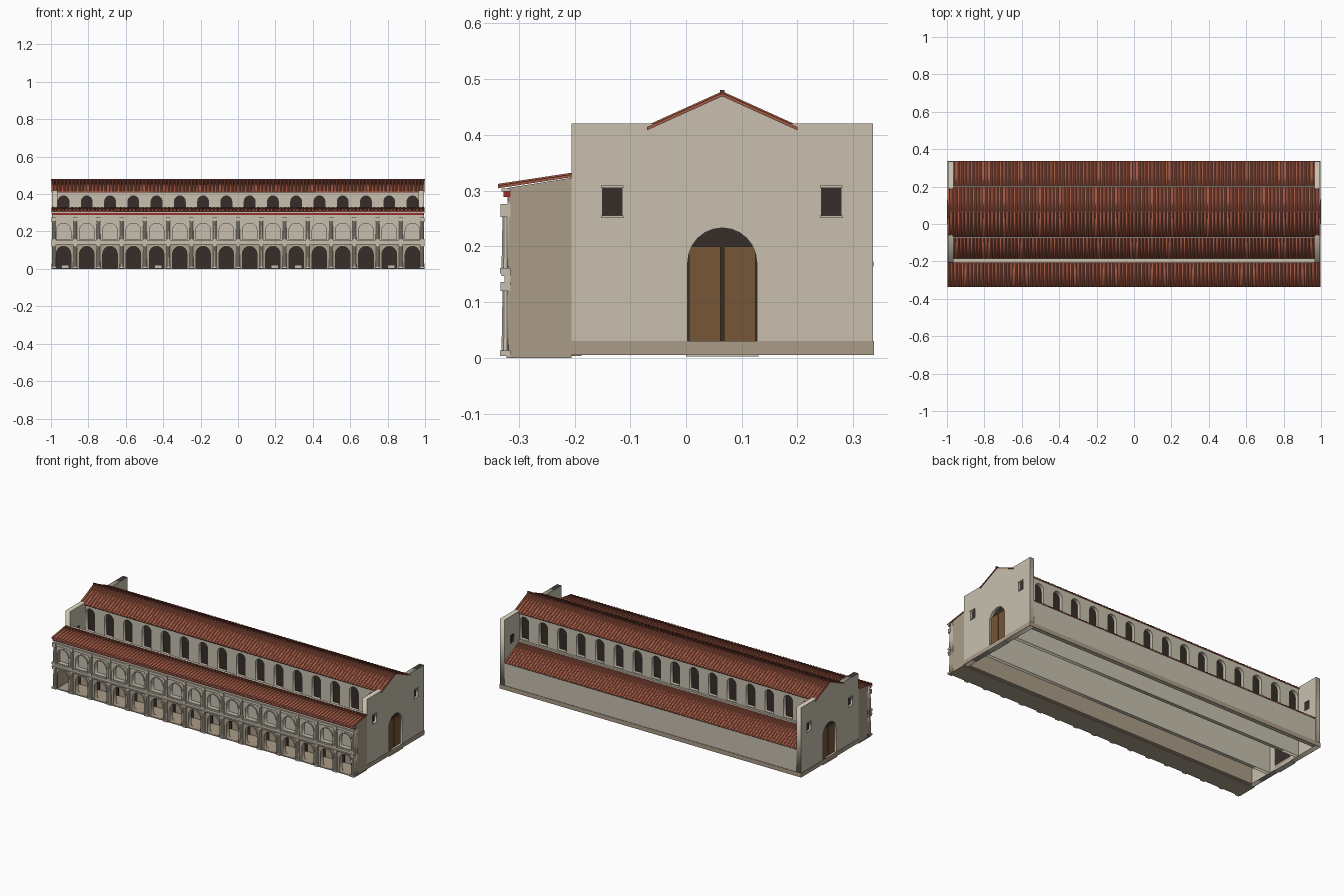
import bpy, math
from mathutils import Matrix

if "Cube" in bpy.data.objects:
    bpy.data.objects.remove(bpy.data.objects["Cube"])

def mat(name, c):
    m = bpy.data.materials.new(name)
    m.diffuse_color = (*c, 1)
    m.use_nodes = True
    m.node_tree.nodes["Principled BSDF"].inputs["Base Color"].default_value = m.diffuse_color
    return m

STONE = mat("pale_stone", (.58, .53, .43))
TAN = mat("tan_stone", (.41, .34, .25))
DARK = mat("dark_opening", (.037, .027, .022))
WOOD = mat("door_wood", (.18, .093, .037))
TILE = mat("roof_tile", (.36, .10, .058))
RIDGE = mat("ridge_tile", (.14, .04, .03))
RED = mat("red_band", (.30, .03, .025))

def add(name, verts, faces, m):
    me = bpy.data.meshes.new(name)
    me.from_pydata(verts, [], faces)
    me.materials.append(m)
    ob = bpy.data.objects.new(name, me)
    bpy.context.collection.objects.link(ob)
    return ob

CUBE = [(0, 1, 3, 2), (4, 6, 7, 5), (0, 4, 5, 1), (2, 3, 7, 6), (0, 2, 6, 4), (1, 5, 7, 3)]

def boxes(name, blocks, m):
    # each block is (x0, x1, y0, y1, z0, z1); all blocks share one mesh
    v, f = [], []
    for b in blocks:
        n = len(v)
        v += [(x, y, z) for x in b[:2] for y in b[2:4] for z in b[4:]]
        f += [tuple(n + i for i in q) for q in CUBE]
    return add(name, v, f, m)

def plate(name, outlines, a, b, m, axis='y'):
    # extruded flat outline with holes, spanning a..b along the axis
    cu = bpy.data.curves.new(name, 'CURVE')
    cu.dimensions, cu.fill_mode, cu.extrude = '2D', 'BOTH', abs(b - a) / 2
    for pts in outlines:
        s = cu.splines.new('POLY')
        s.points.add(len(pts) - 1)
        for p, q in zip(s.points, pts):
            p.co = (q[0], q[1], 0, 1)
        s.use_cyclic_u = True
    tmp = bpy.data.objects.new(name + "_curve", cu)
    bpy.context.collection.objects.link(tmp)
    bpy.context.view_layer.update()
    me = bpy.data.meshes.new_from_object(tmp.evaluated_get(bpy.context.evaluated_depsgraph_get()))
    bpy.data.objects.remove(tmp)
    c = (a + b) / 2
    rot = Matrix.Rotation(math.pi / 2, 4, 'X')
    if axis == 'x':
        rot = Matrix.Translation((c, 0, 0)) @ Matrix.Rotation(math.pi / 2, 4, 'Z') @ rot
    else:
        rot = Matrix.Translation((0, c, 0)) @ rot
    me.transform(rot)
    me.materials.clear()
    me.materials.append(m)
    ob = bpy.data.objects.new(name, me)
    bpy.context.collection.objects.link(ob)
    return ob

def rect(u0, u1, v0, v1):
    return [(u0, v0), (u1, v0), (u1, v1), (u0, v1)]

def arch(c, r, v0, spring, n=12):
    return [(c - r, v0), (c + r, v0)] + [
        (c + r * math.cos(math.pi * i / n), spring + r * math.sin(math.pi * i / n)) for i in range(n + 1)]

def ring(c, r, w, spring, n=12):
    arc = lambda q: [(c + q * math.cos(math.pi * i / n), spring + q * math.sin(math.pi * i / n)) for i in range(n + 1)]
    return arc(r + w) + arc(r)[::-1]

def roof(name, y0, z0, y1, z1, hx, t=.006, count=100):
    # sloping slab with raised rows of cover tiles
    prof = [(y0, z0), (y1, z1), (y1, z1 - t), (y0, z0 - t)]
    plate(name, [prof], -hx, hx, TILE, 'x')
    v, f = [], []
    for i in range(count):
        x, n = -hx + (i + .5) * 2 * hx / count, len(v)
        for y, z in ((y0, z0), (y1, z1)):
            v += [(x - .005, y, z), (x - .0025, y, z + .003), (x + .0025, y, z + .003), (x + .005, y, z)]
        f += [(n, n + 1, n + 5, n + 4), (n + 1, n + 2, n + 6, n + 5), (n + 2, n + 3, n + 7, n + 6),
              (n, n + 3, n + 2, n + 1), (n + 4, n + 5, n + 6, n + 7)]
    add(name + "_cover_tiles", v, f, TILE)

N, P, CY = 16, .1244, .065
BAYS = [(i - (N - 1) / 2) * P for i in range(N)]

# Gabled end walls with door and two windows
gable = [(-.205, .005), (.335, .005), (.335, .42), (.185, .42), (CY, .473), (-.055, .42), (-.205, .42)]
WINS = (-.1325, .2605)
for s, side in ((-1, "left"), (1, "right")):
    holes = [arch(CY, .062, .03, .171)] + [rect(w - .0175, w + .0175, .255, .305) for w in WINS]
    plate(side + "_end_wall", [gable] + holes, s * .965, s * .994, STONE, 'x')
    xs = lambda a, b: tuple(sorted((s * a, s * b)))
    plate(side + "_door_recess", [arch(CY, .063, .03, .171)], s * .966, s * .978, DARK, 'x')
    boxes(side + "_door_leaves", [(*xs(.976, .984), CY - .06, CY - .003, .03, .2),
                                  (*xs(.976, .984), CY + .003, CY + .06, .03, .2)], WOOD)
    boxes(side + "_door_step", [(*xs(.965, .999), 0, .13, .002, .006)], STONE)
    boxes(side + "_window_panes", [(*xs(.97, .982), w - .018, w + .018, .254, .306) for w in WINS], DARK)
    boxes(side + "_window_trim", [(*xs(.985, .998), w - .02, w + .02, z, z + .004)
                                  for w in WINS for z in (.251, .305)], STONE)
    boxes(side + "_end_plinth", [(*xs(.99, .996), -.205, CY - .063, .005, .03),
                                 (*xs(.99, .996), CY + .063, .337, .005, .03),
                                 (*xs(.965, .996), CY - .063, CY + .063, .005, .03)], TAN)
    # Portico end wall with sloping top
    plate(side + "_portico_end", [[(-.318, .004), (-.205, .004), (-.205, .323), (-.318, .305)]],
          s * .97, s * .994, TAN, 'x')

# Back wall, front aisle wall
boxes("back_wall", [(-.966, .966, .312, .334, .005, .165)], STONE)
boxes("back_plinth", [(-.996, .996, .33, .337, .005, .03)], TAN)
boxes("front_aisle_wall", [(-.966, .966, -.205, -.187, .003, .326)], TAN)
boxes("front_aisle_coping", [(-.966, .966, -.206, -.185, .318, .328)], STONE)

# Clerestory walls with arched windows, mirrored about the nave axis
for s, side in ((-1, "front"), (1, "back")):
    ya, yb = CY + s * .127, CY + s * .105
    plate(side + "_clerestory", [rect(-.966, .966, .005, .413)] + [arch(x, .029, .255, .361) for x in BAYS],
          ya, yb, STONE)
    boxes(side + "_clerestory_panes", [(x - .031, x + .031, *sorted((CY + s * .107, CY + s * .104)), .25, .393)
                                       for x in BAYS], DARK)
    boxes(side + "_sill_band", [(-.966, .966, *sorted((CY + s * .12, CY + s * .14)), .24, .25)], STONE)
    # Nave and aisle roofs
    roof(side + "_nave_roof", CY, .475, CY + s * .135, .414, .998)
    roof(side + "_aisle_roof", CY + s * .126, .240, CY + s * (.271 if s > 0 else .252), .17, .965)
boxes("ridge_cap", [(-1, 1, CY - .004, CY + .004, .472, .48)], RIDGE)

# Portico floor, facade and roof
boxes("portico_floor", [(-.996, .996, -.322, -.205, 0, .005)], TAN)
LR, LS, US = .039, .082, .205
plate("lower_arcade", [rect(-.994, .994, .003, .14)] + [arch(x, LR, .006, LS) for x in BAYS], -.32, -.292, TAN)
plate("upper_arcade", [rect(-.994, .994, .14, .305)] + [arch(x, LR, .157, US) for x in BAYS], -.32, -.292, STONE)
boxes("upper_blind_wall", [(-.97, .97, -.294, -.288, .14, .3)], STONE)
boxes("portico_ceiling", [(-.97, .97, -.294, -.204, .134, .14)], TAN)
plate("lower_arch_mouldings", [ring(x, LR, .006, LS) for x in BAYS], -.324, -.318, STONE)
plate("upper_arch_mouldings", [ring(x, LR, .006, US) for x in BAYS], -.324, -.318, STONE)
plate("shop_openings", [arch(x, .041, .005, .084) for x in BAYS], -.208, -.204, DARK)
boxes("shop_counters", [(BAYS[i] - .01, BAYS[i] + .03, -.24, -.222, .005, .022) for i in (0, 4, 9, 10, 14)], STONE)
boxes("facade_cornices", [(-.996, .996, -.326, -.315, .13, .152), (-.998, .998, -.333, -.315, .131, .136),
                          (-.998, .998, -.331, -.315, .147, .152), (-.996, .996, -.328, -.315, .26, .275),
                          (-.998, .998, -.331, -.315, .298, .304)], STONE)
boxes("red_frieze", [(-.995, .995, -.327, -.315, .288, .298)], RED)
roof("portico_roof", -.205, .329, -.337, .309, .997, .005)

# Engaged columns on both storeys, with bases and capitals
v, f, blocks = [], [], []
S = 10
for i in range(N + 1):
    x = max(-.984, min(.984, (i - N / 2) * P))
    for z0, z1 in ((.01, .122), (.158, .255)):
        n = len(v)
        for z, r in ((z0, .0105), (z1, .0085)):
            v += [(x + r * math.cos(2 * math.pi * k / S), -.321 + r * math.sin(2 * math.pi * k / S), z)
                  for k in range(S)]
        f += [(n + k, n + (k + 1) % S, n + S + (k + 1) % S, n + S + k) for k in range(S)]
        blocks += [(x - .013, x + .013, -.334, -.315, z0 - .007, z0 + .003),
                   (x - .012, x + .012, -.333, -.315, z1 - .002, z1 + .009)]
    blocks += [(x - .012, x + .012, -.333, -.315, .262, .276)]
cols = add("engaged_columns", v, f, STONE)
boxes("column_bases_and_capitals", blocks, STONE)
bpy.context.view_layer.objects.active = cols
cols.select_set(True)
bpy.ops.object.shade_smooth_by_angle()
